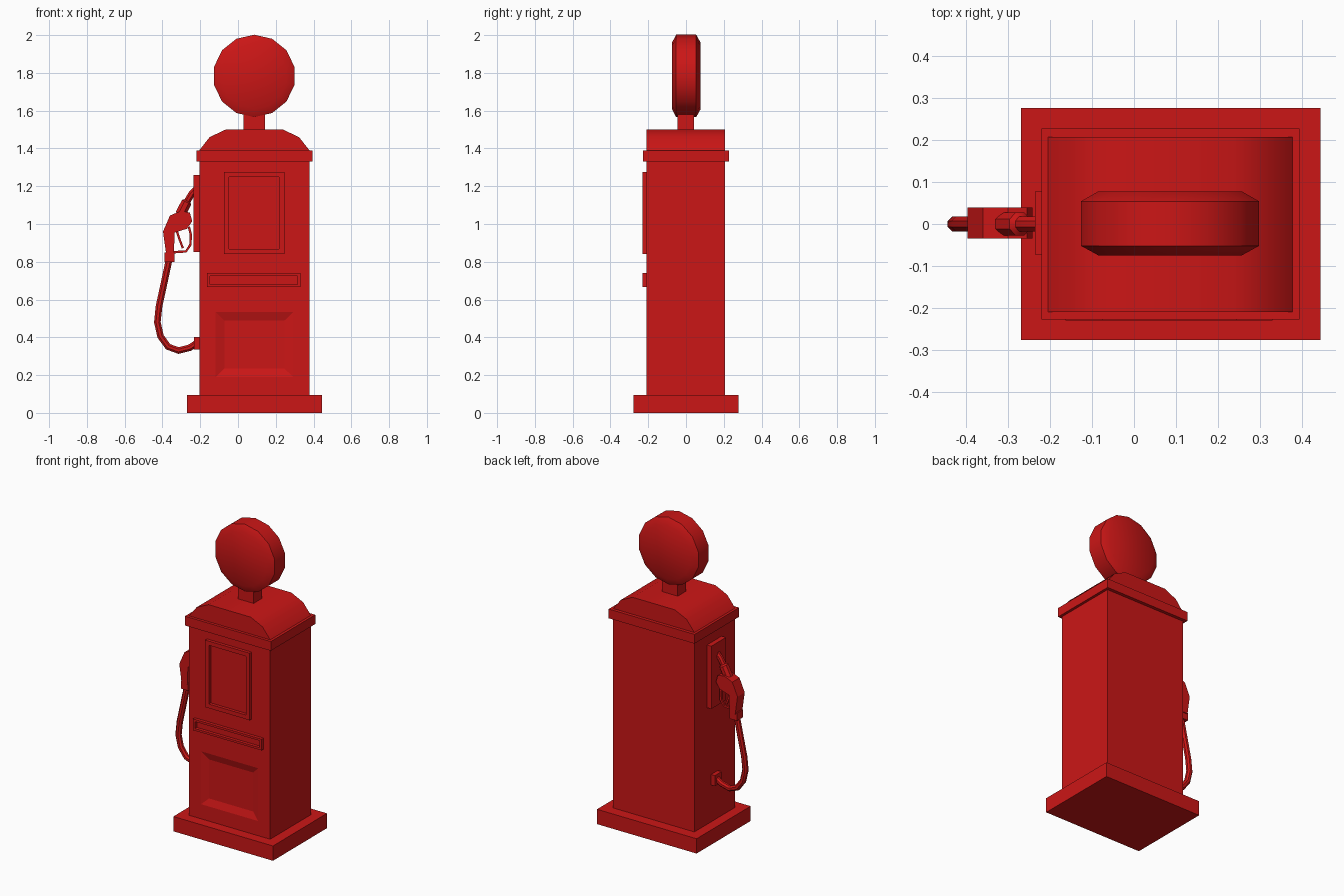
import bpy, bmesh, math
from mathutils import Vector

if "Cube" in bpy.data.objects:
    bpy.data.objects.remove(bpy.data.objects["Cube"])

red = bpy.data.materials.new("red_paint")
red.diffuse_color = (0.6, 0.008, 0.008, 1)
red.use_nodes = True
red.node_tree.nodes["Principled BSDF"].inputs["Base Color"].default_value = red.diffuse_color


def finish(name, bm, smooth=False):
    bmesh.ops.recalc_face_normals(bm, faces=bm.faces)
    me = bpy.data.meshes.new(name)
    bm.to_mesh(me)
    bm.free()
    ob = bpy.data.objects.new(name, me)
    bpy.context.collection.objects.link(ob)
    me.materials.append(red)
    if smooth:
        bpy.ops.object.select_all(action='DESELECT')
        ob.select_set(True)
        bpy.context.view_layer.objects.active = ob
        bpy.ops.object.shade_smooth_by_angle(angle=math.radians(35))
    return ob


def box(name, x0, x1, y0, y1, z0, z1):
    bm = bmesh.new()
    bmesh.ops.create_cube(bm, size=1)
    for v in bm.verts:
        v.co = ((x0 + x1) / 2 + v.co.x * (x1 - x0),
                (y0 + y1) / 2 + v.co.y * (y1 - y0),
                (z0 + z1) / 2 + v.co.z * (z1 - z0))
    return finish(name, bm)


def loft(name, loops, smooth=False):
    """Skin a list of equal-length point loops and cap both ends."""
    bm = bmesh.new()
    rings = [[bm.verts.new(p) for p in loop] for loop in loops]
    n = len(rings[0])
    for a, b in zip(rings, rings[1:]):
        for i in range(n):
            j = (i + 1) % n
            bm.faces.new((a[i], a[j], b[j], b[i]))
    bm.faces.new(rings[0])
    bm.faces.new(rings[-1])
    return finish(name, bm, smooth)


def prism(name, outline, y0, y1, smooth=False):
    return loft(name, [[(x, y, z) for x, z in outline] for y in (y0, y1)], smooth)


def tube(name, path, radii, sides=8, smooth=True):
    """Round tube along an (x, z) path in the y = 0 plane."""
    pts = [Vector((x, 0, z)) for x, z in path]
    loops = []
    for i, p in enumerate(pts):
        t = (pts[min(i + 1, len(pts) - 1)] - pts[max(i - 1, 0)]).normalized()
        side = Vector((t.z, 0, -t.x))
        r = radii[i] if isinstance(radii, (list, tuple)) else radii
        loops.append([p + r * (math.cos(a) * side + math.sin(a) * Vector((0, 1, 0)))
                      for a in (2 * math.pi * (k + 0.5) / sides for k in range(sides))])
    return loft(name, loops, smooth)


def rect(x0, x1, y, z0, z1):
    return [(x0, y, z0), (x1, y, z0), (x1, y, z1), (x0, y, z1)]


def frame(name, x0, x1, z0, z1, w, back=-0.20, front=-0.23):
    """Rectangular raised border with an open centre."""
    o, i = (x0, x1, z0, z1), (x0 + w, x1 - w, z0 + w, z1 - w)
    bm = bmesh.new()
    rings = [[bm.verts.new(p) for p in rect(b[0], b[1], y, b[2], b[3])]
             for b, y in ((o, back), (o, front), (i, front), (i, back))]
    for a, b in zip(rings, rings[1:] + rings[:1]):
        for k in range(4):
            j = (k + 1) % 4
            bm.faces.new((a[k], a[j], b[j], b[k]))
    return finish(name, bm)


# Base and cabinet
box("base", -0.27, 0.445, -0.277, 0.277, 0, 0.096)
body = box("cabinet", -0.205, 0.378, -0.21, 0.207, 0.09, 1.34)
box("cabinet_trim", -0.221, 0.395, -0.228, 0.228, 1.33, 1.39)

# Sloped recess in the lower front
cutter = loft("lower_panel_cutter", [rect(-0.124, 0.298, -0.212, 0.185, 0.54),
                                     rect(-0.072, 0.245, -0.195, 0.235, 0.488)])
cutter.hide_render = True
cutter.hide_viewport = True
cut = body.modifiers.new("recess", 'BOOLEAN')
cut.operation = 'DIFFERENCE'
cut.object = cutter

# Front window and slot
frame("window_frame", -0.075, 0.245, 0.84, 1.275, 0.027)
frame("slot_frame", -0.163, 0.33, 0.667, 0.74, 0.014)

# Domed roof, neck and round globe
prism("roof", [(-0.205, 1.385), (-0.205, 1.39), (-0.15, 1.46), (-0.065, 1.5),
               (0.238, 1.5), (0.323, 1.46), (0.378, 1.39), (0.378, 1.385)],
      -0.21, 0.207, True)
box("neck", 0.03, 0.143, -0.044, 0.042, 1.49, 1.6)
loft("globe", [[(0.086 + r * math.sin(a), y, 1.784 + r * math.cos(a))
                for a in (2 * math.pi * k / 14 for k in range(14))]
               for y, r in ((-0.075, 0.175), (-0.052, 0.218),
                            (0.054, 0.218), (0.078, 0.175))], True)

# Nozzle holder plate and hose outlet on the left side
box("nozzle_plate", -0.236, -0.20, -0.073, 0.078, 0.853, 1.26)
box("hose_outlet", -0.232, -0.20, -0.033, 0.035, 0.335, 0.403)

# Hose hanging from the nozzle
tube("hose", [(-0.21, 0.375), (-0.255, 0.345), (-0.315, 0.33), (-0.37, 0.35),
              (-0.41, 0.405), (-0.427, 0.48), (-0.418, 0.565), (-0.395, 0.67),
              (-0.365, 0.81)], 0.019)

# Nozzle: grip, collar, spout, guard and trigger
prism("nozzle_body", [(-0.38, 0.84), (-0.34, 0.84), (-0.335, 0.955), (-0.27, 0.975),
                      (-0.242, 1.015), (-0.255, 1.06), (-0.30, 1.07),
                      (-0.36, 1.045), (-0.397, 0.96)], -0.035, 0.039)
box("nozzle_collar", -0.39, -0.337, -0.03, 0.033, 0.80, 0.85)
tube("spout", [(-0.305, 1.05), (-0.272, 1.115), (-0.268, 1.122), (-0.245, 1.16),
               (-0.215, 1.19)], [0.03, 0.03, 0.019, 0.019, 0.019])
tube("trigger_guard", [(-0.26, 0.985), (-0.25, 0.945), (-0.252, 0.89),
                       (-0.275, 0.855), (-0.35, 0.85)], 0.009, 4, False)
tube("trigger", [(-0.325, 0.965), (-0.31, 0.92), (-0.292, 0.872)], 0.008, 4, False)
